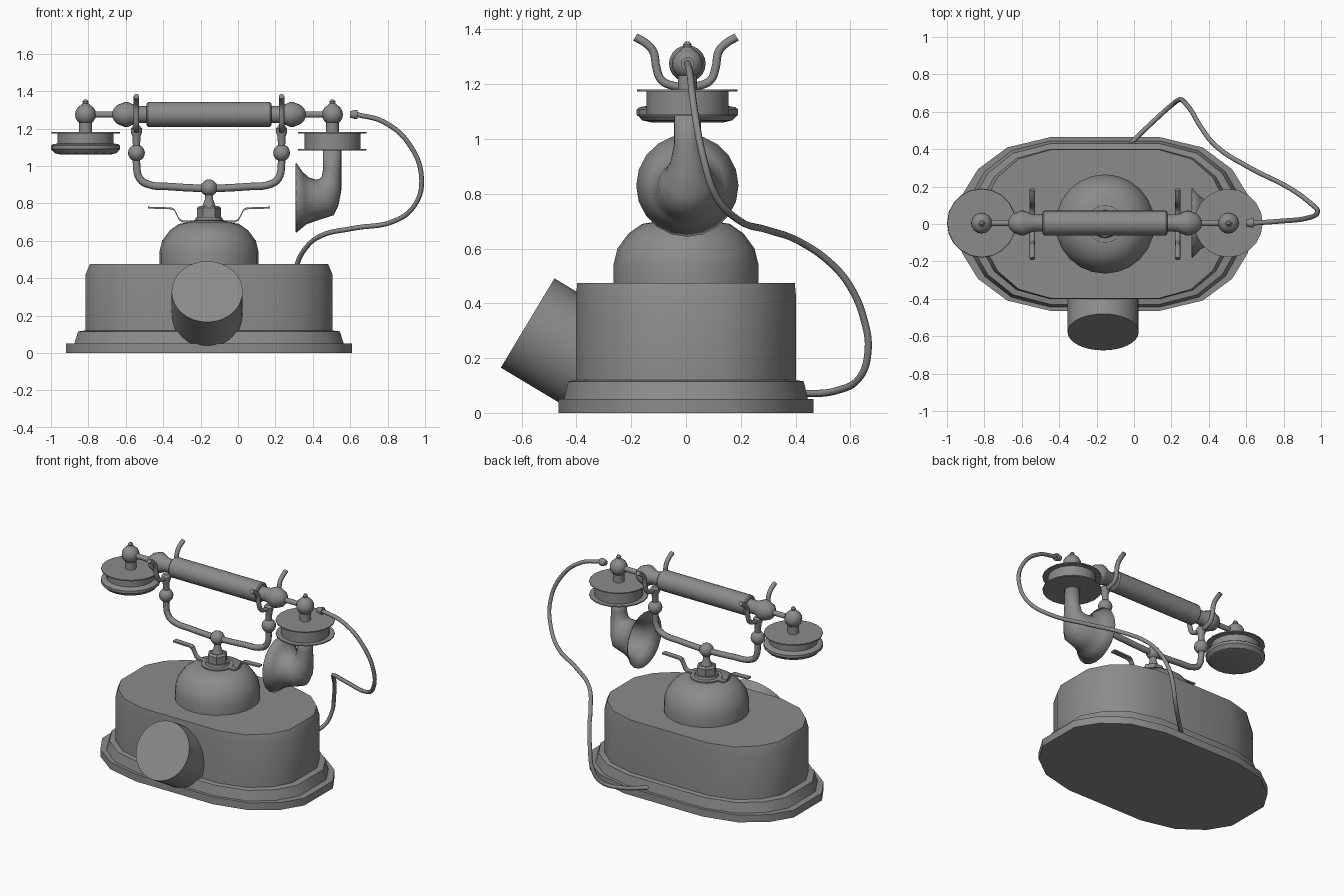
import bpy, math
from math import cos, sin, pi
from mathutils import Vector, Matrix

if "Cube" in bpy.data.objects:
    bpy.data.objects.remove(bpy.data.objects["Cube"])

grey = bpy.data.materials.new("plain_grey")
grey.use_nodes = True
COLOUR = (0.26, 0.26, 0.26, 1)
grey.diffuse_color = COLOUR
grey.node_tree.nodes["Principled BSDF"].inputs["Base Color"].default_value = COLOUR

CX = -0.155      # centre of the body and grip
AXIS = 1.275     # height of the handset axis
ARM = 0.388      # cradle fork offset from the centre


def add_object(name, data):
    obj = bpy.data.objects.new(name, data)
    bpy.context.collection.objects.link(obj)
    data.materials.append(grey)
    return obj


def skin(name, rings, caps=True, angle=35):
    """Join equal rings of points into one surface."""
    n = len(rings[0])
    verts = [p for ring in rings for p in ring]
    faces = []
    for r in range(len(rings) - 1):
        for i in range(n):
            j = (i + 1) % n
            faces.append((r * n + i, r * n + j, (r + 1) * n + j, (r + 1) * n + i))
    if caps:
        faces.append(tuple(reversed(range(n))))
        faces.append(tuple(range(len(verts) - n, len(verts))))
    mesh = bpy.data.meshes.new(name)
    mesh.from_pydata(verts, [], faces)
    mesh.shade_smooth()
    mesh.set_sharp_from_angle(angle=math.radians(angle))
    return add_object(name, mesh)


def lathe(name, profile, origin, axis=(0, 0, 1), sides=20):
    """Turn (radius, distance) pairs around an axis."""
    turn = Vector((0, 0, 1)).rotation_difference(Vector(axis)).to_matrix().to_4x4()
    place = Matrix.Translation(origin) @ turn
    rings = [[place @ Vector((r * cos(2 * pi * i / sides), r * sin(2 * pi * i / sides), h))
              for i in range(sides)] for r, h in profile]
    return skin(name, rings)


def ball(name, radius, origin, sides=16):
    steps = 10
    profile = [(max(radius * sin(pi * k / steps), 0.0005), -radius * cos(pi * k / steps))
               for k in range(steps + 1)]
    return lathe(name, profile, origin, sides=sides)


def tube(name, points, radius):
    curve = bpy.data.curves.new(name, "CURVE")
    curve.dimensions = "3D"
    curve.bevel_depth = radius
    curve.bevel_resolution = 2
    curve.resolution_u = 5
    curve.use_fill_caps = True
    spline = curve.splines.new("BEZIER")
    spline.bezier_points.add(len(points) - 1)
    for bp, co in zip(spline.bezier_points, points):
        bp.co = co
        bp.handle_left_type = bp.handle_right_type = "AUTO"
    return add_object(name, curve)


# Body: faceted oval with a stepped plinth
def oval(hx, hy, z):
    quarter = [(1, 0.33), (0.82, 0.63), (0.49, 0.88), (0, 1)]
    q = [(0.29 + (hx - 0.29) * u, hy * v) for u, v in quarter]
    loop = (q + [(-x, y) for x, y in reversed(q)]
            + [(-x, -y) for x, y in q] + [(x, -y) for x, y in reversed(q)])
    return [(CX + x, y, z) for x, y in loop]


skin("body", [oval(*r) for r in (
    (0.765, 0.465, 0), (0.765, 0.465, 0.05), (0.72, 0.445, 0.05), (0.70, 0.43, 0.115),
    (0.66, 0.402, 0.12), (0.66, 0.402, 0.42), (0.637, 0.397, 0.475))])

# Tilted drum on the front
lathe("front_drum", [(0.19, -0.3), (0.19, 0)], (CX - 0.01, -0.578, 0.328),
      axis=(0, -0.857, 0.514), sides=32)

# Bell, collar and nut
lathe("bell", [(0.265, 0.47), (0.265, 0.54), (0.25, 0.60), (0.21, 0.655), (0.16, 0.69),
               (0.1, 0.70)], (CX, 0, 0), sides=24)
lathe("bell_collar", [(0.1, 0.695), (0.1, 0.708), (0.075, 0.71), (0.07, 0.725)], (CX, 0, 0))
lathe("nut", [(0.065, 0.72), (0.065, 0.775), (0.05, 0.785)], (CX, 0, 0), sides=6)
lathe("cradle_stem", [(0.038, 0.78), (0.022, 0.82), (0.022, 0.86)], (CX, 0, 0))
ball("cradle_joint", 0.045, (CX, 0, 0.883))

for side, s in (("left", 1), ("right", -1)):
    x = CX + s * ARM

    # Thin bent lever beside the nut
    path = [(0.05, 0.703), (0.14, 0.703), (0.16, 0.715), (0.185, 0.765), (0.20, 0.773),
            (0.325, 0.777)]
    skin(side + "_lever", [[(CX + s * px, s * dy, pz + dz) for dy, dz in
                            ((-0.018, -0.005), (0.018, -0.005), (0.018, 0.005), (-0.018, 0.005))]
                           for px, pz in path])

    # Cradle arm, ball and fork
    tube(side + "_cradle_arm", [(CX, 0, 0.878), (CX + s * 0.2, 0, 0.889),
                                (CX + s * 0.335, 0, 0.905), (CX + s * 0.372, 0, 0.935),
                                (x, 0, 1.02), (x, 0, 1.07)], 0.02)
    ball(side + "_cradle_ball", 0.045, (x, 0, 1.07))
    lathe(side + "_fork_post", [(0.018, 1.09), (0.022, 1.16), (0.03, 1.18), (0.03, 1.20),
                                (0.018, 1.215)], (x, 0, 0))
    half = [(0.05, 1.195), (0.09, 1.215), (0.108, 1.26), (0.12, 1.32), (0.145, 1.348),
            (0.185, 1.372)]
    prongs = [(-y, z) for y, z in reversed(half)] + [(0, 1.19)] + half
    tube(side + "_fork", [(x, y, z) for y, z in prongs], 0.015)

    # Handle end mouldings and rod
    origin = (CX, 0.005, AXIS)
    lathe(side + "_handle_end", [(0.045, 0.32), (0.045, 0.385), (0.067, 0.435), (0.067, 0.45),
                                 (0.05, 0.492), (0.03, 0.51), (0.017, 0.515), (0.017, 0.66)],
          origin, axis=(s, 0, 0))

    # Knob with finial over each capsule
    knob_x = CX + s * 0.66
    place = (knob_x, 0.005, 0)
    ball(side + "_knob", 0.056, (knob_x, 0.005, AXIS))
    lathe(side + "_finial", [(0.03, 1.315), (0.022, 1.33), (0.014, 1.335), (0.016, 1.345),
                             (0.008, 1.355)], place, sides=12)
    lathe(side + "_knob_neck", [(0.035, 1.17), (0.035, 1.25)], place)
    lathe(side + "_capsule_lid", [(0.183, 1.174), (0.183, 1.181)], place)

# Grip
lathe("grip", [(0.058, -0.333), (0.067, -0.325), (0.067, 0.325), (0.058, 0.333)],
      (CX, 0.005, AXIS), axis=(1, 0, 0))

# Earpiece capsule
lathe("earpiece", [(0.15, 1.176), (0.15, 1.12), (0.175, 1.116), (0.185, 1.108), (0.185, 1.09),
                   (0.165, 1.068), (0.13, 1.06)][::-1], (CX - 0.66, 0.005, 0))

# Mouthpiece capsule
MX = CX + 0.66
lathe("mouthpiece_drum", [(0.15, 1.085), (0.15, 1.176)], (MX, 0.005, 0))
lathe("mouthpiece_plate", [(0.183, 1.083), (0.183, 1.09)], (MX, 0.005, 0))


# Horn: round sections spanning from its inner to its outer edge
def section(ix, iz, ox, oz, sides=20):
    mid = Vector(((ix + ox) / 2, 0.005, (iz + oz) / 2))
    arm = Vector((ox, 0.005, oz)) - mid
    across = Vector((0, arm.length, 0))
    return [mid + arm * cos(2 * pi * i / sides) + across * sin(2 * pi * i / sides)
            for i in range(sides)]


horn = skin("horn", [section(*r) for r in (
    (0.457, 1.09, 0.55, 1.09), (0.457, 0.98, 0.55, 0.98), (0.45, 0.94, 0.55, 0.87),
    (0.435, 0.927, 0.535, 0.79), (0.415, 0.925, 0.51, 0.738), (0.38, 0.935, 0.42, 0.71),
    (0.345, 0.965, 0.365, 0.69), (0.31, 1.015, 0.31, 0.645))], caps=False, angle=60)
wall = horn.modifiers.new("wall", "SOLIDIFY")
wall.thickness = 0.005
wall.offset = 0

# Cord and its ferrule
lathe("cord_ferrule", [(0.017, 0.60), (0.024, 0.625), (0.024, 0.64)], (0, 0.005, AXIS),
      axis=(1, 0, 0), sides=12)
tube("cord", [(0.635, 0.005, 1.275), (0.78, 0.015, 1.235), (0.92, 0.03, 1.11),
              (0.982, 0.065, 0.925), (0.945, 0.11, 0.79), (0.835, 0.19, 0.705),
              (0.62, 0.30, 0.667), (0.44, 0.415, 0.625), (0.35, 0.53, 0.545),
              (0.31, 0.60, 0.46), (0.27, 0.65, 0.34), (0.245, 0.665, 0.23),
              (0.20, 0.635, 0.13), (0.10, 0.545, 0.08), (-0.02, 0.43, 0.07)], 0.013)
